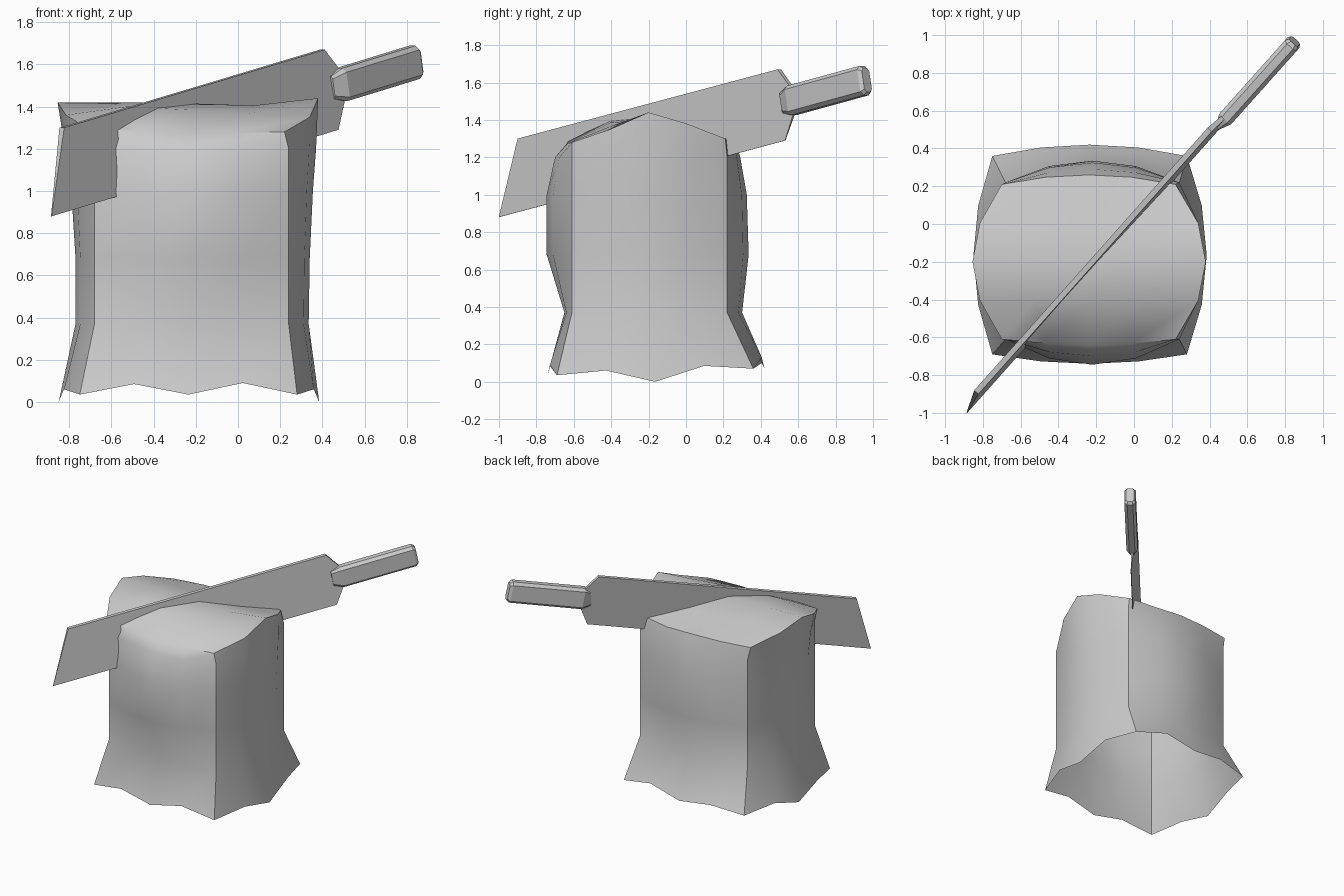
import bpy, bmesh, math
from mathutils import Vector

if "Cube" in bpy.data.objects:
    bpy.data.objects.remove(bpy.data.objects["Cube"], do_unlink=True)

grey = bpy.data.materials.new("plain_grey")
grey.use_nodes = True
colour = (0.6, 0.6, 0.6, 1)
grey.diffuse_color = colour
grey.node_tree.nodes["Principled BSDF"].inputs["Base Color"].default_value = colour


def finish(name, bm, smooth_angle=None):
    bmesh.ops.recalc_face_normals(bm, faces=bm.faces)
    mesh = bpy.data.meshes.new(name)
    bm.to_mesh(mesh)
    bm.free()
    mesh.materials.append(grey)
    ob = bpy.data.objects.new(name, mesh)
    bpy.context.collection.objects.link(ob)
    if smooth_angle:
        bpy.ops.object.select_all(action='DESELECT')
        ob.select_set(True)
        bpy.context.view_layer.objects.active = ob
        bpy.ops.object.shade_smooth_by_angle(angle=math.radians(smooth_angle))
    return ob


def bridge(bm, a, b):
    for i in range(len(a)):
        j = (i + 1) % len(a)
        bm.faces.new((a[i], a[j], b[j], b[i]))


# Stump: stacked rings of four bulging sides, four segments per side
def stump_ring(bm, box, bulges, heights):
    x0, x1, y0, y1 = box
    corners = [Vector(c) for c in ((x0, y0), (x1, y0), (x1, y1), (x0, y1))]
    outward = [Vector(d) for d in ((0, -1), (1, 0), (0, 1), (-1, 0))]
    ring = []
    for side in range(4):
        for step, swell in enumerate((0, 0.75, 1, 0.75)):
            p = corners[side].lerp(corners[(side + 1) % 4], step / 4)
            p += outward[side] * bulges[side] * swell
            ring.append(bm.verts.new((p.x, p.y, heights[len(ring)])))
    return ring


bm = bmesh.new()
foot_z = [0.035, 0.085, 0.035, 0.09, 0.035, 0.06, 0, 0.085,
          0.07, 0.13, 0.07, 0.1, 0.07, 0.085, 0, 0.06]
rim_z = [1.29, 1.285, 1.27, 1.275, 1.28, 1.35, 1.44, 1.38,
         1.3, 1.29, 1.3, 1.3, 1.3, 1.37, 1.42, 1.36]
rings = [stump_ring(bm, (-0.75, 0.28, -0.69, 0.36), (0.05, 0.105, 0.06, 0.1), foot_z)]
waist = (-0.68, 0.24, -0.61, 0.22)
for z, bulges in ((0.37, (0.04, 0.095, 0.08, 0.09)),
                  (0.68, (0.135, 0.1, 0.115, 0.09)),
                  (1.0, (0.135, 0.115, 0.105, 0.11)),
                  (1.2, (0.09, 0.13, 0.07, 0.14))):
    rings.append(stump_ring(bm, waist, bulges, [z] * 16))
rim = stump_ring(bm, (-0.70, 0.22, -0.61, 0.21), (0.03, 0.16, 0.05, 0.155), rim_z)
rings.append(rim)
for low, high in zip(rings, rings[1:]):
    bridge(bm, low, high)

# Stump top: a grid inside the rim, arched from front to back
top_z = ((1.40, 1.385, 1.365), (1.42, 1.415, 1.405), (1.37, 1.355, 1.35))
rows = [rim[0:5]]
for r in range(1, 4):
    left, right = rim[16 - r], rim[4 + r]
    inner = []
    for c in range(1, 4):
        p = left.co.lerp(right.co, c / 4)
        p.z = top_z[r - 1][c - 1]
        inner.append(bm.verts.new(p))
    rows.append([left, *inner, right])
rows.append(rim[12:7:-1])
for a, b in zip(rows, rows[1:]):
    for c in range(4):
        bm.faces.new((a[c], a[c + 1], b[c + 1], b[c]))
finish("stump", bm, 42)

# Blade: flat tapered outline, thick along the spine and thin at the edge
axis = Vector((0.375, 0.42, 0.115)).normalized()
across = axis.cross(Vector((0, 0, 1))).normalized()
upward = across.cross(axis)

outline = ((-0.885, 0.88, 0.002), (0.475, 1.29, 0.002), (0.505, 1.45, 0.008),
           (0.47, 1.58, 0.012), (0.40, 1.67, 0.015), (-0.835, 1.30, 0.015))
bm = bmesh.new()
sides = []
for sign in (-1, 1):
    loop = []
    for x, z, half in outline:
        height = z - 0.88 - 0.3 * (x + 0.885)
        p = Vector((x, 1.125 * x - 0.004 + 0.13 * height, z))
        loop.append(bm.verts.new(p + across * sign * half))
    bm.faces.new(loop)
    sides.append(loop)
bridge(bm, *sides)
finish("blade", bm)

# Handle: eight-sided grip with a thin neck and a chamfered end
start = Vector((0.478, 0.55, 1.50))
length = 0.57
bm = bmesh.new()
loops = []
for along, width, tall in ((-0.05, 0.012, 0.055), (0.02, 0.042, 0.08),
                           (length - 0.02, 0.042, 0.08), (length, 0.03, 0.065)):
    section = [(sx * width * kx, sz * tall * kz)
               for sx, sz, order in ((1, 1, 1), (-1, 1, -1), (-1, -1, 1), (1, -1, -1))
               for kx, kz in ((1, 0.75), (0.5, 1))[::order]]
    loops.append([bm.verts.new(start + axis * along + across * s + upward * t)
                  for s, t in section])
for a, b in zip(loops, loops[1:]):
    bridge(bm, a, b)
bm.faces.new(loops[0])
bm.faces.new(loops[-1])
finish("handle", bm)
